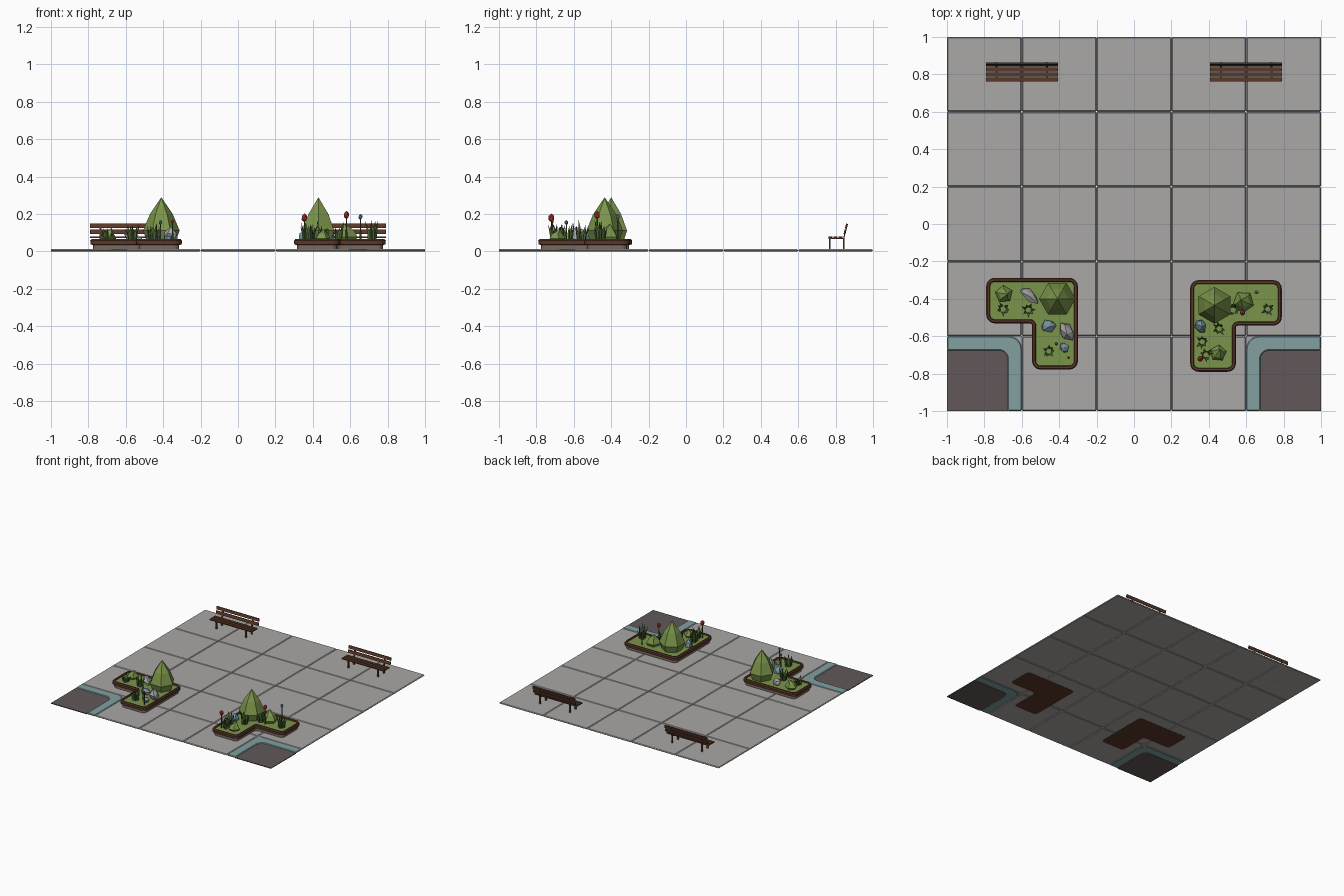
import bpy, bmesh, math, random
from mathutils import Vector, Matrix, Euler

if "Cube" in bpy.data.objects:
    bpy.data.objects.remove(bpy.data.objects["Cube"])

random.seed(4)

def mat(name, r, g, b):
    m = bpy.data.materials.new(name)
    lin = lambda c: ((c / 255 + 0.055) / 1.055) ** 2.4
    m.diffuse_color = (lin(r), lin(g), lin(b), 1)
    m.use_nodes = True
    m.node_tree.nodes["Principled BSDF"].inputs["Base Color"].default_value = m.diffuse_color
    return m

TILE = mat("paving grey", 170, 168, 166)
TEAL = mat("curb teal", 130, 160, 160)
ROAD = mat("asphalt", 98, 89, 88)
WOOD = mat("dark wood", 90, 56, 40)
BASE = mat("planter base", 122, 107, 94)
GREEN = mat("grass green", 122, 148, 74)
LEAF = mat("leaf green", 78, 102, 54)
STONE = mat("stone grey", 165, 165, 168)
BLUE = mat("stone blue", 116, 146, 160)
RED = mat("flower red", 200, 55, 50)

def finish(name, bm, *mats):
    bmesh.ops.recalc_face_normals(bm, faces=bm.faces)
    me = bpy.data.meshes.new(name)
    bm.to_mesh(me)
    bm.free()
    for m in mats:
        me.materials.append(m)
    ob = bpy.data.objects.new(name, me)
    bpy.context.collection.objects.link(ob)
    return ob

def bevel(ob, w):
    mod = ob.modifiers.new("bevel", "BEVEL")
    mod.width, mod.segments, mod.limit_method = w, 1, "ANGLE"
    return ob

def box(name, c, s, m, rx=0):
    bm = bmesh.new()
    M = Matrix.Translation(c) @ Matrix.Rotation(rx, 4, "X") @ Matrix.Diagonal((*s, 1))
    bmesh.ops.create_cube(bm, size=1, matrix=M)
    return finish(name, bm, m)

def fillet(corners, n=5):
    """Round right-angled corners given as (x, y, radius)."""
    out = []
    for i, (x, y, r) in enumerate(corners):
        p = Vector((x, y))
        if r <= 0:
            out.append(p)
            continue
        a = (Vector(corners[i - 1][:2]) - p).normalized()
        b = (Vector(corners[(i + 1) % len(corners)][:2]) - p).normalized()
        c = p + (a + b) * r
        for k in range(n + 1):
            t = k / n * math.pi / 2
            out.append(c - b * r * math.cos(t) - a * r * math.sin(t))
    return out

def prism(name, pts, z0, z1, m):
    bm = bmesh.new()
    f = bm.faces.new([bm.verts.new((p[0], p[1], z0)) for p in pts])
    g = bmesh.ops.extrude_face_region(bm, geom=[f])["geom"]
    bmesh.ops.translate(bm, vec=(0, 0, z1 - z0), verts=[v for v in g if isinstance(v, bmesh.types.BMVert)])
    return finish(name, bm, m)

# Paving tiles: five by five grid without the two front corners
for i in range(5):
    for j in range(5):
        if j == 0 and i in (0, 4):
            continue
        bevel(box("paving_tile", (-0.8 + 0.4 * i, -0.8 + 0.4 * j, 0.0065), (0.4, 0.4, 0.011), TILE), 0.006)

# Road corners with curbs
for s in (-1, 1):
    flip = lambda pts: [(-s * p[0], p[1]) for p in pts]
    outer = [(-1, -0.6, 0), (-0.6, -0.6, 0.07), (-0.6, -1, 0)]
    inner = [(-0.675, -1, 0), (-0.675, -0.675, 0.05), (-1, -0.675, 0)]
    bevel(prism("curb", flip(fillet(outer + inner)), 0.001, 0.013, TEAL), 0.005)
    prism("road", flip(fillet(inner + [(-1, -1, 0)])), 0.001, 0.007, ROAD)
    arc = fillet(outer + [(-1, -1, 0)])[1:-2]
    prism("corner_paving", flip(arc + [Vector((-0.6, -0.6))]), 0.001, 0.0115, TILE)

# L-shaped planters: lofted inset outlines, coloured per ring
def planter(s, top):
    x0, x1, x2 = 0.30, 0.545, 0.79
    y2, y1, y0 = top, top - 0.243, top - 0.49
    L = [(x0, y0), (x1, y0), (x1, y1), (x2, y1), (x2, y2), (x0, y2)]
    concave = 2
    def ring(d):
        out = []
        for i, c in enumerate(L):
            p = Vector(c)
            a = (Vector(L[i - 1]) - p).normalized()
            b = (Vector(L[(i + 1) % 6]) - p).normalized()
            sg = -1 if i == concave else 1
            q = p + (a + b) * d * sg
            out.append((q.x, q.y, 0.012 + d if i == concave else 0.045 - d))
        return fillet(out)
    prof = [(0.016, 0), (0.016, 0.034), (0.001, 0.038), (0, 0.058), (0.006, 0.066),
            (0.017, 0.066), (0.021, 0.058)]
    bm = bmesh.new()
    rings = [[bm.verts.new((s * p.x, p.y, z)) for p in ring(d)] for d, z in prof]
    n = len(rings[0])
    for k in range(len(rings) - 1):
        for i in range(n):
            j = (i + 1) % n
            f = bm.faces.new((rings[k][i], rings[k][j], rings[k + 1][j], rings[k + 1][i]))
            f.material_index = 1 if k == 0 else 0
    bm.faces.new(rings[0]).material_index = 0
    bm.faces.new(rings[-1]).material_index = 2
    finish("planter", bm, WOOD, BASE, GREEN)

planter(-1, -0.288)
planter(1, -0.30)

# Faceted bushes: stacked rings ending in a point
def bush(x, y, r, h, n, turn=0.0, tip=(0, 0)):
    bm = bmesh.new()
    prev = None
    for rr, t in ((0.78, 0), (1, 0.24), (0.62, 0.62)):
        cur = [bm.verts.new((x + r * rr * math.cos(turn + math.tau * i / n),
                             y + r * rr * math.sin(turn + math.tau * i / n), 0.055 + (h - 0.055) * t))
               for i in range(n)]
        if prev:
            for i in range(n):
                j = (i + 1) % n
                bm.faces.new((prev[i], prev[j], cur[j], cur[i]))
        else:
            bm.faces.new(cur)
        prev = cur
    apex = bm.verts.new((x + tip[0], y + tip[1], h))
    for i in range(n):
        bm.faces.new((prev[i], prev[(i + 1) % n], apex))
    finish("bush", bm, GREEN)

bush(-0.41, -0.40, 0.098, 0.29, 6)
bush(0.43, -0.435, 0.098, 0.29, 6, 0.52)
bush(-0.695, -0.375, 0.048, 0.125, 5, 0.4, (0.02, 0))
bush(0.585, -0.415, 0.058, 0.15, 5, 0.9, (-0.015, 0.01))
bush(0.45, -0.69, 0.045, 0.12, 5, 0.2, (0.01, 0.02))

# Grass tufts: leaning three-sided blades
def tuft(x, y, h, n=7):
    bm = bmesh.new()
    for i in range(n):
        a = math.tau * i / n + random.uniform(-0.3, 0.3)
        out, side = Vector((math.cos(a), math.sin(a), 0)), Vector((-math.sin(a), math.cos(a), 0))
        c = Vector((x, y, 0.055)) + out * 0.014
        hh = (h - 0.055) * random.uniform(0.55, 1)
        lo = [bm.verts.new(c + side * 0.008), bm.verts.new(c - side * 0.008), bm.verts.new(c + out * 0.01)]
        mid = [bm.verts.new(v.co + out * 0.006 + Vector((0, 0, hh * 0.5))) for v in lo]
        top = bm.verts.new(c + out * random.uniform(0.015, 0.03) + Vector((0, 0, hh)))
        bm.faces.new(lo)
        for k in range(3):
            m = (k + 1) % 3
            bm.faces.new((lo[k], lo[m], mid[m], mid[k]))
            bm.faces.new((mid[k], mid[m], top))
    finish("grass_tuft", bm, LEAF)

for t in ((-0.70, -0.455, 0.13), (-0.565, -0.46, 0.165), (-0.455, -0.68, 0.16), (0.715, -0.455, 0.17),
          (0.53, -0.46, 0.165), (0.455, -0.56, 0.17), (0.365, -0.63, 0.16), (0.385, -0.70, 0.15)):
    tuft(*t)

# Rocks: jittered icospheres
def rock(x, y, size, turn, m, z=0.07):
    bm = bmesh.new()
    bmesh.ops.create_icosphere(bm, subdivisions=1, radius=1)
    for v in bm.verts:
        v.co *= random.uniform(0.8, 1.15)
    M = Matrix.Translation((x, y, z)) @ Euler((0.15, 0.2, turn)).to_matrix().to_4x4() @ Matrix.Diagonal((*size, 1))
    bm.transform(M)
    finish("rock", bm, m)

rock(-0.56, -0.38, (0.065, 0.03, 0.035), -0.75, STONE)
rock(-0.36, -0.575, (0.055, 0.036, 0.05), -0.9, STONE, 0.08)
rock(-0.46, -0.545, (0.045, 0.036, 0.035), 0.1, BLUE)
rock(-0.375, -0.66, (0.026, 0.03, 0.025), 0.4, BLUE)
rock(0.355, -0.545, (0.033, 0.04, 0.04), 0.3, BLUE)

# Flowers: thin stem with a pointed bud
def flower(x, y, z, r, m):
    bm = bmesh.new()
    bmesh.ops.create_cone(bm, cap_ends=True, segments=5, radius1=0.005, radius2=0.003, depth=z - 0.055,
                          matrix=Matrix.Translation((x, y, (z + 0.055) / 2)))
    finish("flower_stem", bm, LEAF)
    bm = bmesh.new()
    bmesh.ops.create_icosphere(bm, subdivisions=1, radius=r,
                               matrix=Matrix.Translation((x, y, z)) @ Matrix.Diagonal((1, 1, 1.4, 1)))
    finish("flower_bud", bm, m)

flower(0.355, -0.72, 0.18, 0.017, RED)
flower(0.58, -0.475, 0.195, 0.016, RED)
flower(0.655, -0.365, 0.185, 0.012, BLUE)
flower(-0.35, -0.715, 0.16, 0.008, RED)
flower(-0.415, -0.64, 0.155, 0.010, BLUE)

# Benches: three seat slats, two leaning back slats, legs and braces
for s in (-1, 1):
    cx = 0.6 * s
    for y in (0.772, 0.799, 0.826):
        box("seat_slat", (cx, y, 0.075), (0.385, 0.022, 0.008), WOOD)
    for y, z in ((0.849, 0.105), (0.857, 0.137)):
        box("back_slat", (cx, y, z), (0.385, 0.008, 0.024), WOOD, -0.25)
    for dx in (-0.135, 0.135):
        box("bench_brace", (cx + dx, 0.804, 0.069), (0.012, 0.085, 0.006), WOOD)
        box("back_support", (cx + dx, 0.853, 0.108), (0.012, 0.006, 0.08), WOOD, -0.25)
        for y in (0.768, 0.843):
            box("bench_leg", (cx + dx, y, 0.036), (0.012, 0.008, 0.07), WOOD)
